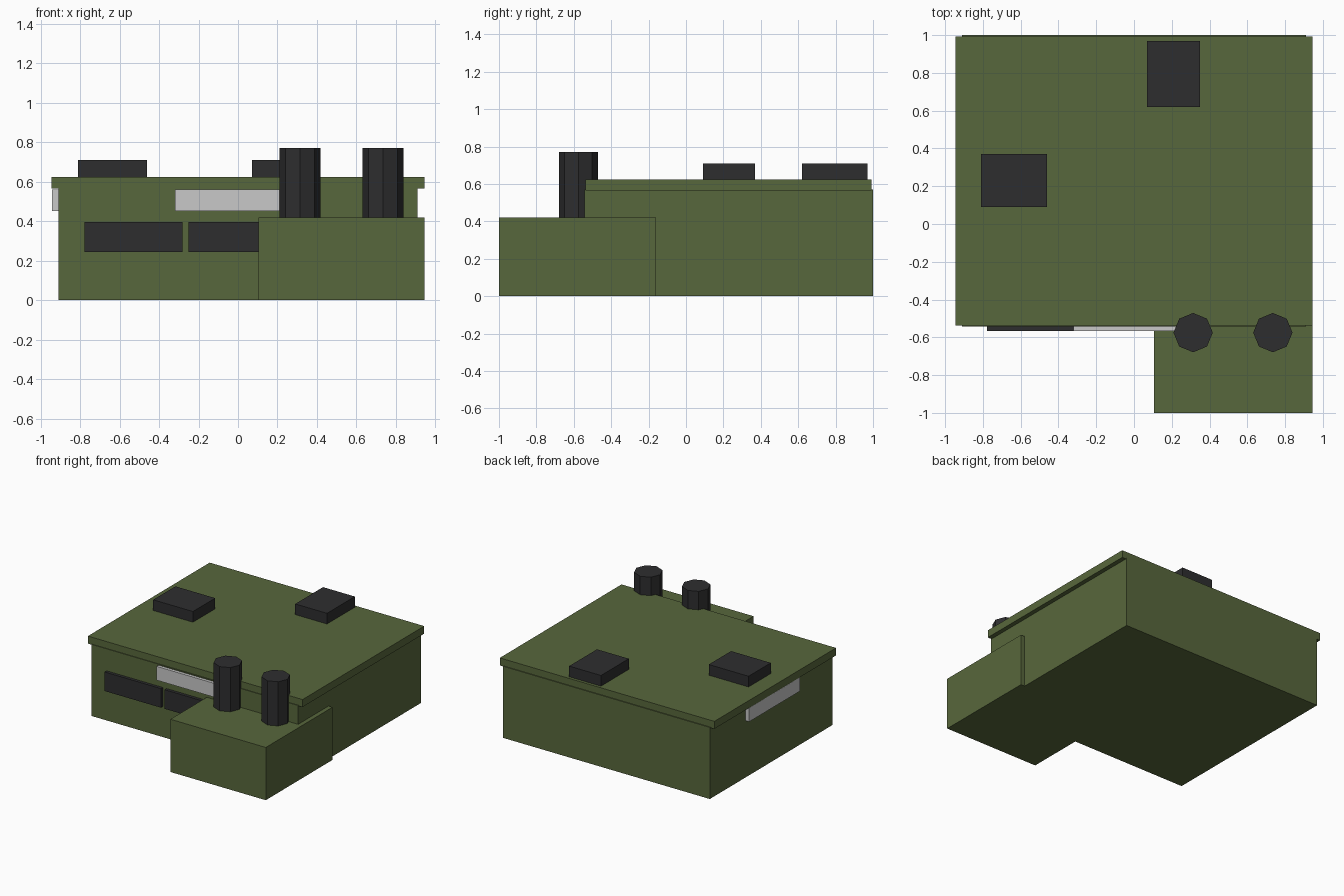
import bpy
from mathutils import Vector

cube = bpy.data.objects.get("Cube")
if cube:
    bpy.data.objects.remove(cube, do_unlink=True)


def make_material(name, rgb):
    mat = bpy.data.materials.new(name)
    mat.use_nodes = True
    colour = (*rgb, 1.0)
    mat.diffuse_color = colour
    mat.node_tree.nodes["Principled BSDF"].inputs["Base Color"].default_value = colour
    return mat


green = make_material("olive green", (0.097, 0.136, 0.045))
dark = make_material("charcoal", (0.027, 0.027, 0.028))
pale = make_material("pale grey", (0.58, 0.58, 0.58))


def box(name, x, y, z, mat):
    """Box spanning the given (low, high) ranges."""
    low, high = Vector((x[0], y[0], z[0])), Vector((x[1], y[1], z[1]))
    bpy.ops.mesh.primitive_cube_add(size=1, location=(low + high) / 2)
    obj = bpy.context.object
    obj.name = name
    obj.scale = high - low
    bpy.ops.object.transform_apply(location=False, rotation=False, scale=True)
    obj.data.materials.append(mat)
    return obj


# Main building, overhanging roof and front annex
FRONT = -0.543
box("main_building", (-0.91, 0.91), (FRONT, 1.0), (0, 0.57), green)
box("roof_slab", (-0.945, 0.945), (-0.538, 0.993), (0.565, 0.625), green)
box("front_annex", (0.105, 0.945), (-1.0, -0.16), (0, 0.42), green)

# Rooftop vents
box("roof_vent_right", (-0.81, -0.46), (0.09, 0.37), (0.62, 0.71), dark)
box("roof_vent_back", (0.07, 0.35), (0.62, 0.97), (0.62, 0.71), dark)

# Front windows, the second running behind the annex
for name, left in (("outer_window", -0.777), ("inner_window", -0.25)):
    box(name, (left, left + 0.495), (-0.567, FRONT + 0.01), (0.243, 0.395), dark)

# Blank sign boards under the roof edge
box("front_sign_board", (-0.32, 0.32), (-0.567, FRONT + 0.01), (0.452, 0.562), pale)
box("side_sign_board", (-0.942, -0.9), (-0.09, 0.55), (0.452, 0.562), pale)

# Eight-sided chimneys on the annex
for name, x in (("inner_chimney", 0.313), ("outer_chimney", 0.735)):
    bpy.ops.mesh.primitive_cylinder_add(vertices=8, radius=0.104, depth=0.36,
                                        location=(x, -0.575, 0.592))
    bpy.context.object.name = name
    bpy.context.object.data.materials.append(dark)
